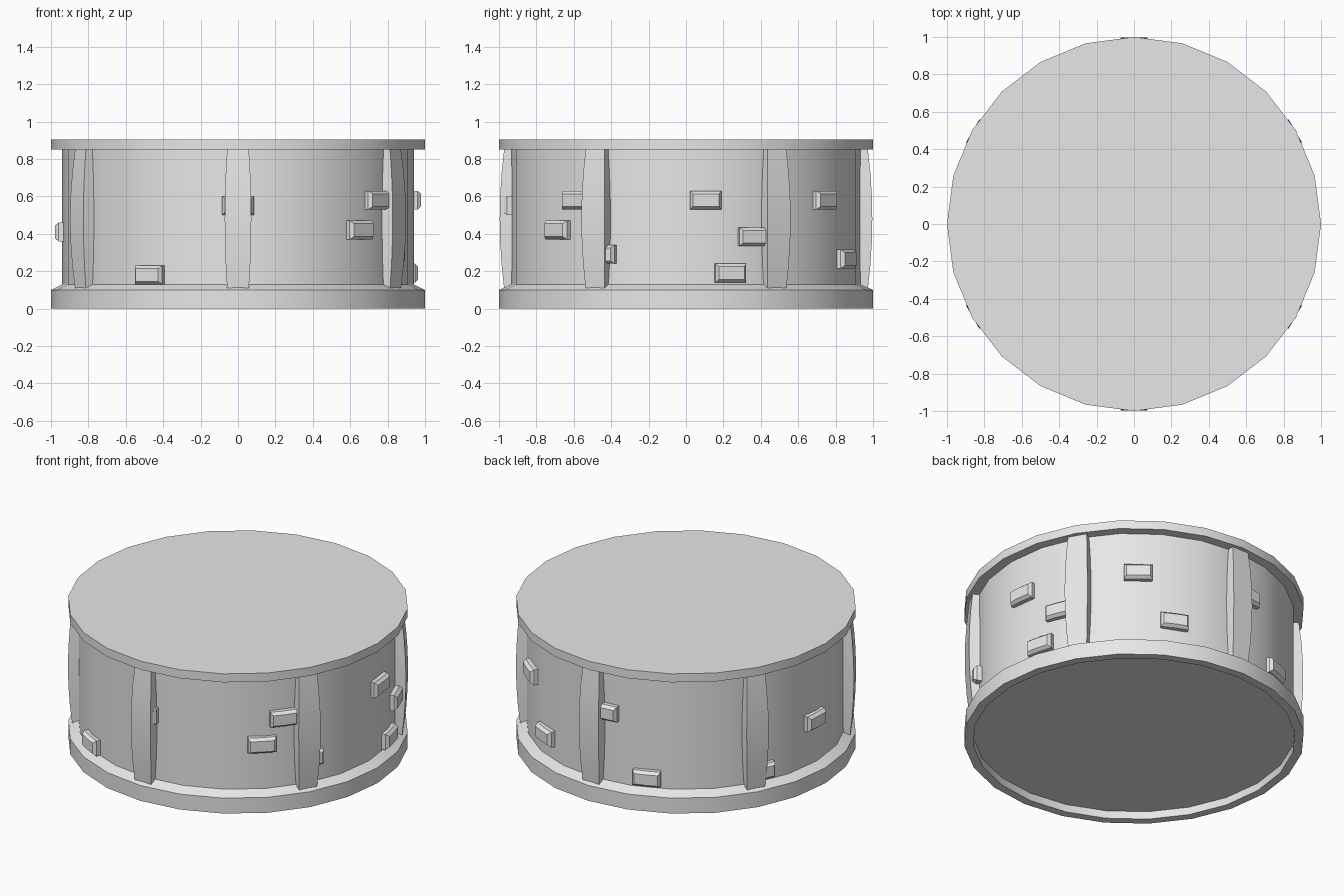
import bpy, bmesh
from math import cos, sin, radians, pi

SIDES = 24

cube = bpy.data.objects.get("Cube")
if cube:
    bpy.data.objects.remove(cube, do_unlink=True)

# Single plain stone colour
stone = bpy.data.materials.new("light_grey_stone")
stone.use_nodes = True
grey = (0.8, 0.8, 0.8, 1)
stone.diffuse_color = grey
stone.node_tree.nodes["Principled BSDF"].inputs["Base Color"].default_value = grey


def finish(name, bm, angle):
    bmesh.ops.recalc_face_normals(bm, faces=bm.faces)
    mesh = bpy.data.meshes.new(name)
    bm.to_mesh(mesh)
    bm.free()
    mesh.materials.append(stone)
    mesh.shade_smooth()
    mesh.set_sharp_from_angle(angle=radians(angle))
    obj = bpy.data.objects.new(name, mesh)
    bpy.context.collection.objects.link(obj)
    return obj


def skin(bm, loops, cap_start=True, cap_end=True):
    """Bridge equal vertex loops and close the chosen ends."""
    rings = [[bm.verts.new(p) for p in loop] for loop in loops]
    n = len(rings[0])
    for a, b in zip(rings, rings[1:]):
        for i in range(n):
            j = (i + 1) % n
            bm.faces.new((a[i], a[j], b[j], b[i]))
    if cap_start:
        bm.faces.new(rings[0])
    if cap_end:
        bm.faces.new(rings[-1])


def lathe(name, profile, cap_start=True, cap_end=True):
    bm = bmesh.new()
    turns = [2 * pi * i / SIDES for i in range(SIDES)]
    skin(bm, [[(r * cos(t), r * sin(t), z) for t in turns] for r, z in profile],
         cap_start, cap_end)
    return finish(name, bm, 30)


# Plinth with a recessed underside, drum wall and top slab
lathe("base_rim", [(0.947, 0.05), (0.947, 0), (1, 0), (1, 0.1), (0.94, 0.13)],
      cap_end=False)
lathe("drum_wall", [(0.94, 0.12), (0.94, 0.86)], False, False)
lathe("top_slab", [(0.93, 0.85), (1, 0.85), (1, 0.905)])


# Pillars that swell slightly at mid height
def pillar(index):
    bm = bmesh.new()
    loops = []
    for k in range(7):
        u = k / 6
        swell = 1 - (2 * u - 1) ** 2
        half = 0.058 + 0.013 * swell
        out = 0.972 + 0.024 * swell
        z = 0.105 + 0.75 * u
        loops.append([(0.9, -half, z), (out, -half, z), (out, half, z), (0.9, half, z)])
    skin(bm, loops)
    obj = finish(f"pillar_{index + 1}", bm, 30)
    obj.rotation_euler.z = radians(30 + 60 * index)


for i in range(6):
    pillar(i)


# Raised bricks: chamfered blocks that follow the wall's curve
def brick(index, angle, z):
    bm = bmesh.new()
    loops = []
    for r, inset in ((0.91, 0), (0.96, 0), (0.979, 0.016)):
        span = 0.088 - inset
        tall = 0.05 - inset
        lower = [(r * cos(s * span), r * sin(s * span), -tall) for s in (-1, 0, 1)]
        upper = [(x, y, tall) for x, y, _ in reversed(lower)]
        loops.append(lower + upper)
    skin(bm, loops)
    obj = finish(f"brick_{index + 1}", bm, 20)
    obj.rotation_euler.z = radians(angle)
    obj.location.z = z


bricks = [(-120, 0.18), (-90, 0.55), (-46.5, 0.42), (-38.5, 0.58), (-28.5, 0.29),
          (6.3, 0.58), (14.5, 0.19), (22.3, 0.385), (51.5, 0.58), (64.5, 0.265),
          (95, 0.58), (111, 0.195), (153, 0.2), (178, 0.41)]
for i, (angle, z) in enumerate(bricks):
    brick(i, angle, z)
